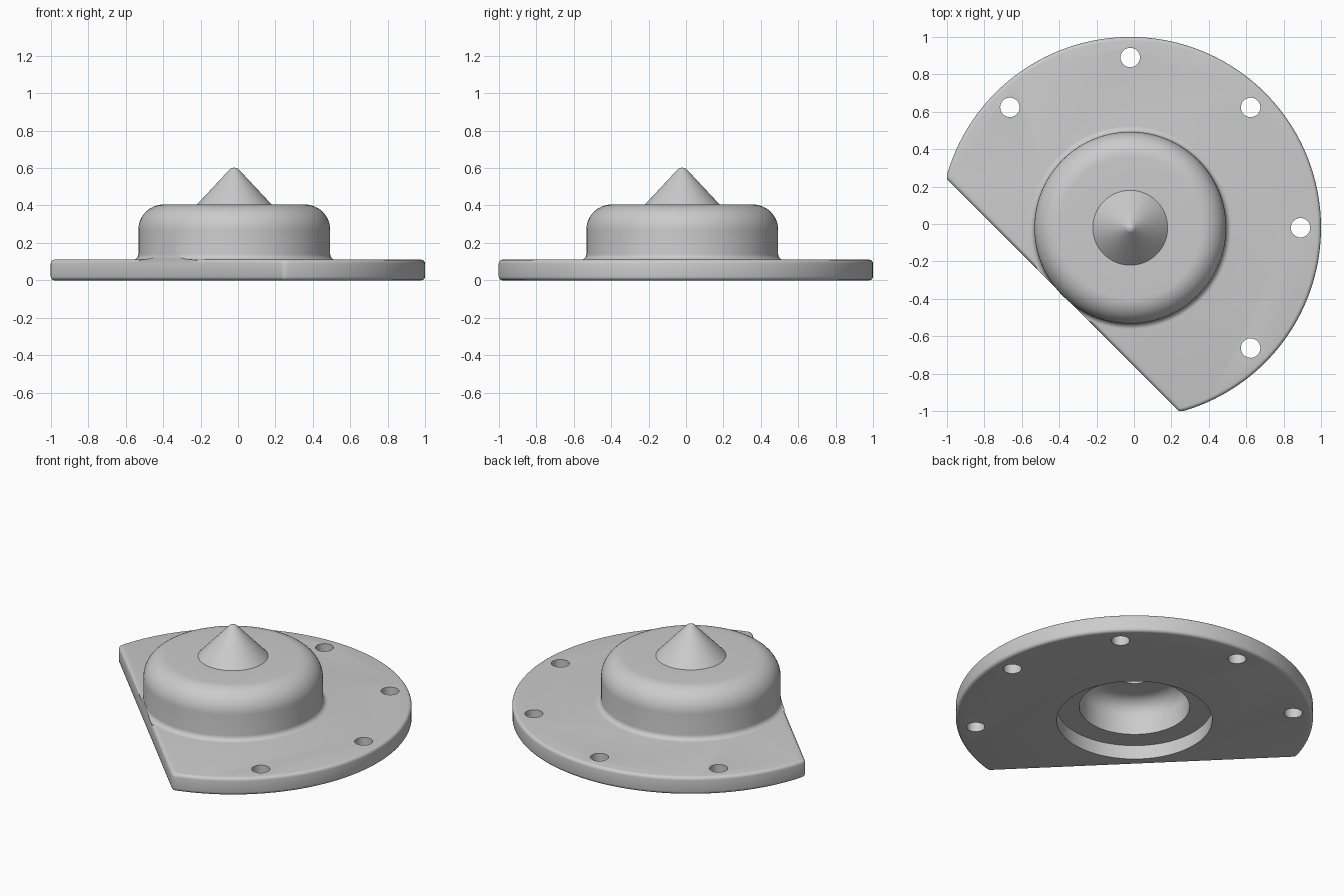
import bpy, bmesh, math
from mathutils import Vector, Matrix

if "Cube" in bpy.data.objects:
    bpy.data.objects.remove(bpy.data.objects["Cube"])

CX, CY = -0.02, -0.02      # axis of the round parts
R, CHORD = 1.02, 0.51      # plate radius and distance of the straight cut
CUT = math.radians(225)    # direction the straight cut faces

grey = bpy.data.materials.new("light_grey")
grey.diffuse_color = (0.6, 0.6, 0.6, 1)
grey.use_nodes = True
grey.node_tree.nodes["Principled BSDF"].inputs["Base Color"].default_value = grey.diffuse_color


def finish(name, bm):
    bmesh.ops.recalc_face_normals(bm, faces=bm.faces)
    me = bpy.data.meshes.new(name)
    bm.to_mesh(me)
    bm.free()
    me.materials.append(grey)
    ob = bpy.data.objects.new(name, me)
    bpy.context.collection.objects.link(ob)
    ob.location = (CX, CY, 0)
    return ob


def arc(cx, cz, r, a0, a1, n=10):
    """Points of an arc in the r-z plane, angles in degrees."""
    return [(cx + r * math.cos(math.radians(a0 + (a1 - a0) * i / n)),
             cz + r * math.sin(math.radians(a0 + (a1 - a0) * i / n))) for i in range(n + 1)]


def lathe(name, profile, steps=96):
    bm = bmesh.new()
    vs = [bm.verts.new((x, 0, z)) for x, z in profile]
    es = [bm.edges.new(p) for p in zip(vs, vs[1:])]
    bmesh.ops.spin(bm, geom=vs + es, cent=(0, 0, 0), axis=(0, 0, 1),
                   angle=math.tau, steps=steps, use_duplicate=False)
    bmesh.ops.remove_doubles(bm, verts=bm.verts, dist=1e-5)
    return finish(name, bm)


def apply_modifier(ob, mod):
    bpy.context.view_layer.objects.active = ob
    bpy.ops.object.modifier_apply(modifier=mod.name)


def combine(ob, other, operation):
    mod = ob.modifiers.new(operation, 'BOOLEAN')
    mod.operation, mod.object, mod.solver = operation, other, 'EXACT'
    apply_modifier(ob, mod)
    bpy.data.objects.remove(other)


# Mounting plate: disc with a straight side and rounded edges
bm = bmesh.new()
outline = [bm.verts.new((R * math.cos(a), R * math.sin(a), 0))
           for a in (CUT + math.radians(60 + 240 * i / 108) for i in range(109))]
base = bm.faces.new(outline)
top = bmesh.ops.extrude_face_region(bm, geom=[base])
bmesh.ops.translate(bm, vec=(0, 0, 0.11),
                    verts=[v for v in top["geom"] if isinstance(v, bmesh.types.BMVert)])
plate = finish("flanged_cover", bm)
bevel = plate.modifiers.new("round_edges", 'BEVEL')
bevel.width, bevel.segments = 0.02, 4
bevel.limit_method, bevel.angle_limit = 'ANGLE', math.radians(30)
apply_modifier(plate, bevel)

# Domed boss with a base fillet and a pointed tip
boss = lathe("domed_boss",
             [(0, 0.04), (0.546, 0.04), (0.546, 0.109)]
             + arc(0.543, 0.14, 0.03, 270, 180, 6)
             + arc(0.378, 0.27, 0.135, 0, 90, 12)
             + [(0.2, 0.405)]
             + arc(0, 0.565, 0.037, 44, 90, 6)[:-1] + [(0, 0.602)])

# Trim the fillet flush with the straight side
bm = bmesh.new()
bmesh.ops.create_cube(bm, size=1)
bmesh.ops.scale(bm, vec=(1, 2, 0.5), verts=bm.verts)
bmesh.ops.translate(bm, vec=(CHORD - 0.0005 + 0.5, 0, -0.11), verts=bm.verts)
bmesh.ops.rotate(bm, cent=(0, 0, 0), matrix=Matrix.Rotation(CUT, 3, 'Z'), verts=bm.verts)
combine(boss, finish("side_cutter", bm), 'DIFFERENCE')
combine(plate, boss, 'UNION')

# Stepped hollow underneath: wide recess, rounded bore, small centre hole
hollow = lathe("hollow_cutter",
               [(0, -0.1), (0.444, -0.1), (0.444, 0.088), (0.315, 0.088)]
               + arc(0.215, 0.2, 0.1, 0, 90, 8)
               + [(0.1, 0.3), (0.1, 0.42), (0, 0.47)])
combine(plate, hollow, 'DIFFERENCE')

# Five bolt holes around the round side
for deg in (-45, 0, 45, 90, 135):
    bm = bmesh.new()
    a = math.radians(deg)
    bmesh.ops.create_cone(bm, cap_ends=True, segments=32, radius1=0.052, radius2=0.052, depth=0.5,
                          matrix=Matrix.Translation(Vector((0.91 * math.cos(a), 0.91 * math.sin(a), 0.05))))
    combine(plate, finish("bolt_cutter", bm), 'DIFFERENCE')

# Smooth curves, sharp edges
bpy.ops.object.select_all(action='DESELECT')
plate.select_set(True)
bpy.context.view_layer.objects.active = plate
bpy.ops.object.shade_smooth_by_angle(angle=math.radians(30))
